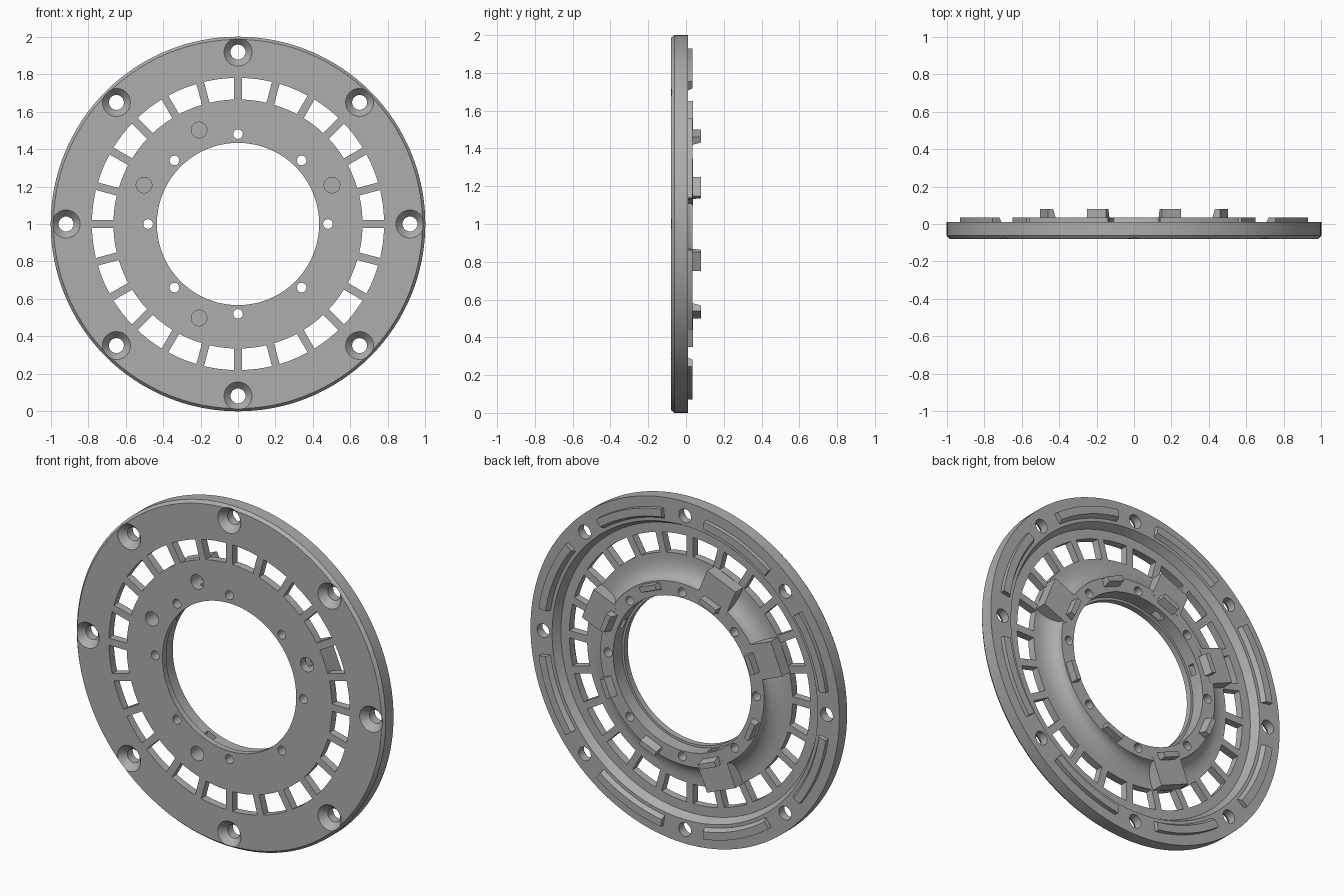
import bpy
import bmesh
from math import cos, sin, radians, pi, sqrt, asin

if "Cube" in bpy.data.objects:
    bpy.data.objects.remove(bpy.data.objects["Cube"])

grey = bpy.data.materials.new("plain grey")
grey.use_nodes = True
colour = (0.42, 0.42, 0.42, 1)
grey.diffuse_color = colour
grey.node_tree.nodes["Principled BSDF"].inputs["Base Color"].default_value = colour


def finish(bm, name):
    bmesh.ops.recalc_face_normals(bm, faces=bm.faces)
    mesh = bpy.data.meshes.new(name)
    bm.to_mesh(mesh)
    bm.free()
    mesh.materials.append(grey)
    obj = bpy.data.objects.new(name, mesh)
    bpy.context.collection.objects.link(obj)
    return obj


def loft(bm, rings):
    """Closed solid through equal rings of points."""
    rows = [[bm.verts.new(p) for p in ring] for ring in rings]
    n = len(rows[0])
    for a, b in zip(rows, rows[1:]):
        for i in range(n):
            j = (i + 1) % n
            bm.faces.new((a[i], a[j], b[j], b[i]))
    bm.faces.new(rows[0])
    bm.faces.new(rows[-1][::-1])


def at(angle, r, side, y):
    """Point at radius r and sideways offset in the frame turned by angle."""
    c, s = cos(angle), sin(angle)
    return (r * c - side * s, y, 1 + r * s + side * c)


def round_cut(bm, angle, r, levels, n=24):
    """Round solid along y through (radius, y) levels."""
    loft(bm, [[at(angle, r + q * cos(2 * pi * i / n), q * sin(2 * pi * i / n), y)
               for i in range(n)] for q, y in levels])


def box(bm, angle, r0, r1, half, y0, y1, taper=0):
    loft(bm, [[at(angle, r, s, y) for r, s in
               ((r0 + t, -half), (r1, -half), (r1, half), (r0 + t, half))]
              for y, t in ((y0, 0), (y1, taper))])


def boolean(target, tool, mode):
    bpy.context.view_layer.objects.active = target
    mod = target.modifiers.new("shape", 'BOOLEAN')
    mod.operation = mode
    mod.solver = 'EXACT'
    mod.object = tool
    bpy.ops.object.modifier_apply(modifier=mod.name)
    bpy.data.objects.remove(tool)


def smooth(obj):
    bpy.ops.object.select_all(action='DESELECT')
    obj.select_set(True)
    bpy.context.view_layer.objects.active = obj
    bpy.ops.object.shade_smooth_by_angle(angle=radians(25))


EIGHTHS = [k * pi / 4 for k in range(8)]
MIDS = [a + pi / 8 for a in EIGHTHS]
POCKETS = [radians(a) for a in (22.5, 112.5, 157.5, 247.5)]
FRONT, FLOOR, RIM, RIDGE, TOP = -0.08, -0.035, 0.01, 0.035, 0.08

# Turned flange: rim, recessed floor, and filleted inner ridge
profile = [(0.433, FRONT), (0.985, FRONT), (1.0, -0.062), (1.0, RIM),
           (0.86, RIM), (0.835, FLOOR)]
for i in range(9):
    t = i / 8 * pi / 2
    profile.append((0.64 - 0.11 * sin(t), RIDGE - (RIDGE - FLOOR) * cos(t)))
profile += [(0.447, RIDGE), (0.447, -0.045), (0.433, -0.045)]
bm = bmesh.new()
STEPS = 128
rings = [[bm.verts.new(at(2 * pi * k / STEPS, r, 0, y)) for r, y in profile]
         for k in range(STEPS)]
for k in range(STEPS):
    a, b = rings[k], rings[(k + 1) % STEPS]
    for i in range(len(profile)):
        j = (i + 1) % len(profile)
        bm.faces.new((a[i], a[j], b[j], b[i]))
flange = finish(bm, "flange")

# Pocket housings on the back
bm = bmesh.new()
for a in POCKETS:
    box(bm, a, 0.5, 0.662, 0.1, -0.05, RIDGE + 0.001)
boolean(flange, finish(bm, "pocket_housings"), 'UNION')

# Countersunk rim holes, small inner holes and blind pockets
bm = bmesh.new()
for a in EIGHTHS:
    round_cut(bm, a, 0.918, [(0.076, FRONT - 0.001), (0.04, -0.04), (0.04, 0.1)])
    round_cut(bm, a, 0.48, [(0.026, -0.1), (0.026, 0.1)], 16)
for a in POCKETS:
    round_cut(bm, a, 0.543, [(0.042, -0.1), (0.042, 0.01)])
boolean(flange, finish(bm, "hole_cutters"), 'DIFFERENCE')

# Side openings from the bore into the pockets
bm = bmesh.new()
for a in POCKETS:
    box(bm, a, 0.41, 0.545, 0.03, -0.03, 0.008)
boolean(flange, finish(bm, "opening_cutters"), 'DIFFERENCE')

# Ring of windows separated by straight spokes
bm = bmesh.new()
SPOKE = 0.021
for k in range(24):
    outline = []
    for r, order in ((0.665, 1), (0.78, -1)):
        edge = asin(SPOKE / r)
        arc = [edge + (pi / 12 - 2 * edge) * i / 4 for i in range(5)]
        outline += [(r, t + k * pi / 12) for t in arc[::order]]
    loft(bm, [[at(t, r, 0, y) for r, t in outline] for y in (-0.1, 0.0)])
# Keep the housings intact above the window cuts
boolean(flange, finish(bm, "window_cutters"), 'DIFFERENCE')
smooth(flange)

# Curved locating ribs on the rim
bm = bmesh.new()
for a in MIDS:
    sections = []
    for i in range(13):
        t = a + radians(-14 + 28 * i / 12)
        sections.append([at(t, r, 0, y) for r, y in
                         ((0.873, 0.0), (0.94, 0.0), (0.94, RIDGE), (0.895, RIDGE))])
    loft(bm, sections)
smooth(finish(bm, "rim_ribs"))

# Tapered clips around the bore
bm = bmesh.new()
for a in MIDS:
    box(bm, a, 0.475, 0.52, 0.055, 0.03, TOP, 0.015)
finish(bm, "bore_clips")
